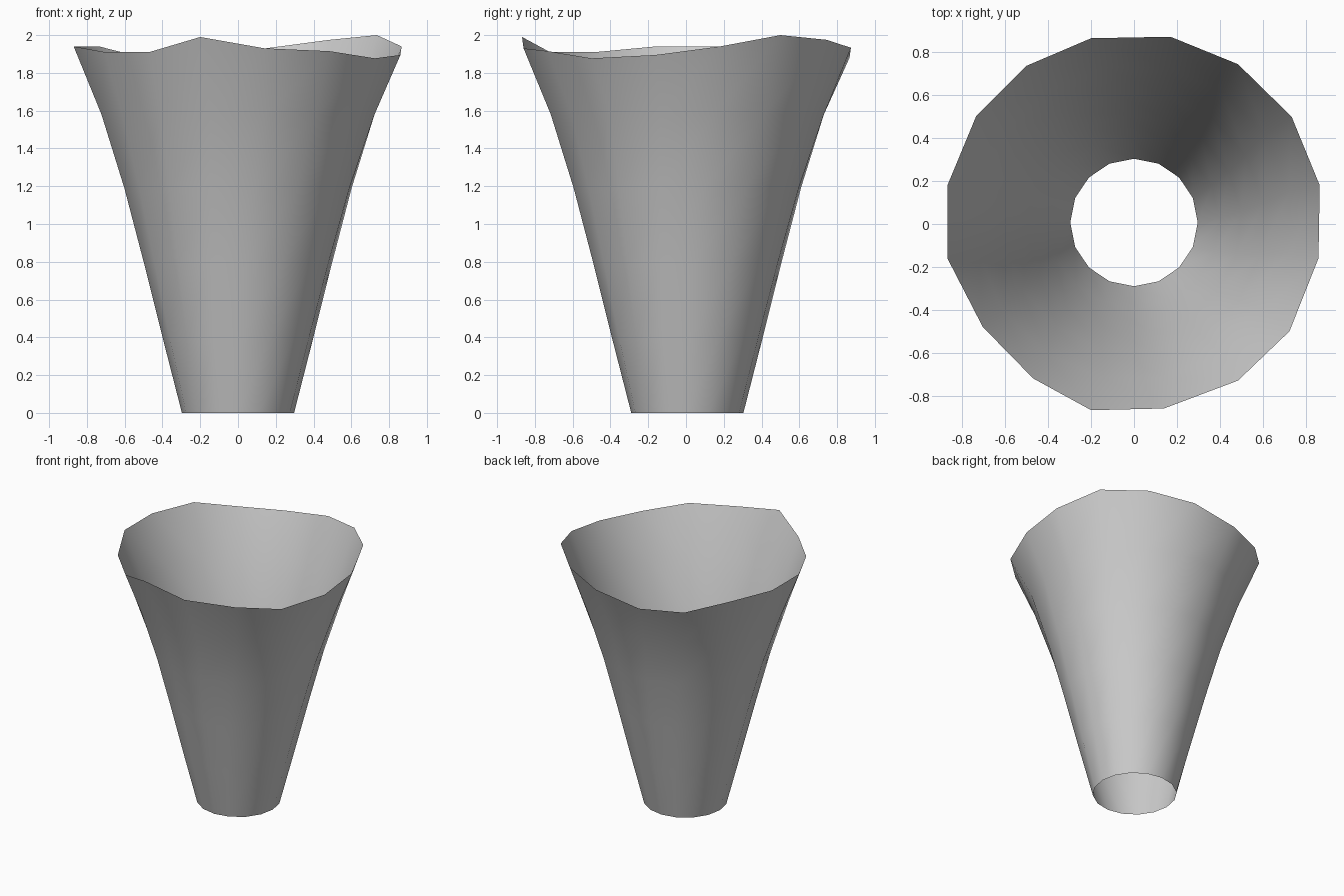
import bpy, bmesh
from math import cos, sin, pi

SIDES = 16
CY = 0.007  # slight offset of the round body from the origin

# uneven rim, counter-clockwise from the right side: x, y, z
rim = [(0.866, 0.18, 1.94), (0.735, 0.50, 2.0), (0.485, 0.745, 1.975), (0.17, 0.873, 1.933),
       (-0.20, 0.866, 1.88), (-0.50, 0.738, 1.88), (-0.735, 0.505, 1.94), (-0.87, 0.18, 1.94),
       (-0.87, -0.16, 1.94), (-0.705, -0.48, 1.91), (-0.47, -0.72, 1.91), (-0.20, -0.868, 1.99),
       (0.14, -0.86, 1.93), (0.485, -0.73, 1.915), (0.725, -0.50, 1.877), (0.86, -0.16, 1.895)]

# body profile: radius, height, turn in fractions of a side
profile = [(0.297, 0.0, 0.0), (0.400, 0.40, 0.12), (0.502, 0.80, 0.25),
           (0.608, 1.19, 0.37), (0.737, 1.58, 0.5)]

bm = bmesh.new()
rings = [[bm.verts.new((r * cos(2 * pi * (i + t) / SIDES),
                        r * sin(2 * pi * (i + t) / SIDES) + CY, z))
          for i in range(SIDES)] for r, z, t in profile]
rings.append([bm.verts.new(p) for p in rim])

# open tube wall
for low, high in zip(rings, rings[1:]):
    for i in range(SIDES):
        j = (i + 1) % SIDES
        bm.faces.new((low[i], low[j], high[j], high[i])).smooth = True

mesh = bpy.data.meshes.new("flared_tube")
bm.to_mesh(mesh)
bm.free()
bpy.context.collection.objects.link(bpy.data.objects.new("flared_tube", mesh))
